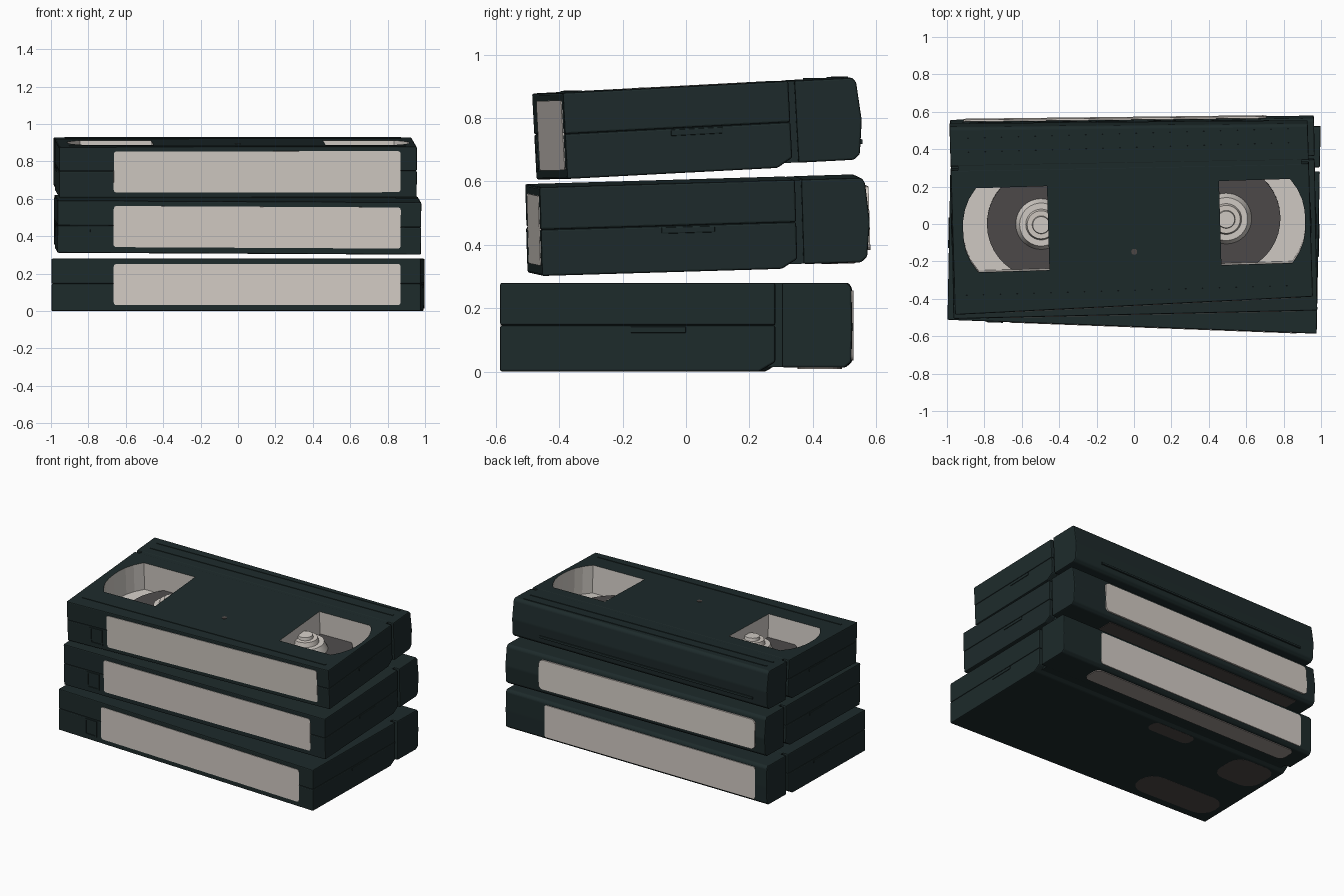
import bpy, bmesh, math
from mathutils import Matrix, Euler

if "Cube" in bpy.data.objects:
    bpy.data.objects.remove(bpy.data.objects["Cube"])


def mat(name, rgb):
    m = bpy.data.materials.new(name)
    m.diffuse_color = (*rgb, 1)
    m.use_nodes = True
    m.node_tree.nodes["Principled BSDF"].inputs["Base Color"].default_value = m.diffuse_color
    return m


SHELL = mat("dark_green_shell", (0.0125, 0.0235, 0.024))
LABEL = mat("warm_grey_label", (0.65, 0.6, 0.555))
PALE = mat("pale_window", (0.65, 0.61, 0.57))
TAPE = mat("dark_grey_tape", (0.075, 0.07, 0.07))
BROWN = mat("dark_brown_underside", (0.075, 0.064, 0.06))
LIGHT_BROWN = mat("light_brown_strip", (0.34, 0.3, 0.28))

TAPER = 0.0  # change of depth along the length of the cassette being built


def finish(name, bm, mats, place, smooth=False):
    for v in bm.verts:
        v.co.y *= 1 + TAPER * v.co.x
    bmesh.ops.recalc_face_normals(bm, faces=bm.faces)
    me = bpy.data.meshes.new(name)
    bm.to_mesh(me)
    bm.free()
    for m in mats:
        me.materials.append(m)
    ob = bpy.data.objects.new(name, me)
    bpy.context.collection.objects.link(ob)
    ob.matrix_world = place
    if smooth:
        for p in me.polygons:
            p.use_smooth = abs(p.normal.z) < 0.9
    return ob


def prism(name, pts, axis, a, b, material, place, bevel=0.0):
    """Extrude a 2D outline along x (outline is y,z), y (x,z) or z (x,y)."""
    make = {'x': lambda u, v, w: (w, u, v),
            'y': lambda u, v, w: (u, w, v),
            'z': lambda u, v, w: (u, v, w)}[axis]
    bm = bmesh.new()
    f = bm.faces.new([bm.verts.new(make(u, v, a)) for u, v in pts])
    new = bmesh.ops.extrude_face_region(bm, geom=[f])['geom']
    bmesh.ops.translate(bm, vec=make(0, 0, b - a),
                        verts=[g for g in new if isinstance(g, bmesh.types.BMVert)])
    if bevel:
        bmesh.ops.bevel(bm, geom=list(bm.edges), offset=bevel, segments=2,
                        profile=0.5, affect='EDGES', clamp_overlap=True)
    return finish(name, bm, [material], place)


def box(name, x, y, z, material, place, bevel=0.0):
    pts = [(x[0], y[0]), (x[1], y[0]), (x[1], y[1]), (x[0], y[1])]
    return prism(name, pts, 'z', z[0], z[1], material, place, bevel)


def rounded(x0, x1, y0, y1, r, n=4):
    pts = []
    for cx, cy, a0 in ((x1 - r, y1 - r, 0), (x0 + r, y1 - r, 90),
                       (x0 + r, y0 + r, 180), (x1 - r, y0 + r, 270)):
        for i in range(n + 1):
            a = math.radians(a0 + 90 * i / n)
            pts.append((cx + r * math.cos(a), cy + r * math.sin(a)))
    return pts


def disc(name, x, y, z0, z1, r0, r1, material, place):
    bm = bmesh.new()
    bmesh.ops.create_cone(bm, cap_ends=True, segments=40, radius1=r0, radius2=r1, depth=z1 - z0,
                          matrix=Matrix.Translation((x, y, (z0 + z1) / 2)))
    return finish(name, bm, [material], place, True)


def window_outline(s, y0=-0.285, y1=0.165):
    # straight inner edge, bulging outer end
    cy, h, dx = (y0 + y1) / 2, (y1 - y0) / 2, 0.014
    pts = [(s * 0.46 + dx, y1), (s * 0.46 + dx, y0)]
    for i in range(9):
        t = -1 + i / 4
        pts.append((s * (0.84 + 0.075 * (1 - abs(t) ** 2.5)) + dx, cy + h * t))
    return pts


def cassette(tag, loc, rot, L, D, H, taper, bulge):
    global TAPER
    TAPER = taper
    P = Matrix.Translation(loc) @ Euler([math.radians(r) for r in rot]).to_matrix().to_4x4()
    X, Y, Z = L / 2, D / 2, H / 2
    yb = Y - 0.235
    seam = 0.006
    # two shell halves; their bevels meet in the side seam
    lower = prism(tag + "_lower_shell",
                  [(-Y, -Z), (yb - 0.05, -Z), (yb, -Z + 0.03), (yb, seam), (-Y, seam)],
                  'x', -X, X, SHELL, P, 0.006)
    upper = prism(tag + "_upper_shell",
                  [(-Y, seam), (yb, seam), (yb, Z), (-Y, Z)], 'x', -X, X, SHELL, P, 0.006)
    # tape door at the back, joined by a narrower core
    prism(tag + "_tape_door",
          [(yb + 0.02, -Z + 0.013), (Y - 0.02 - bulge, -Z + 0.013), (Y - bulge, -Z + 0.03),
           (Y, 0.0), (Y - bulge, Z - 0.015), (Y - 0.012 - bulge, Z), (yb + 0.02, Z)],
          'x', -X, X, SHELL, P, 0.006)
    box(tag + "_core", (-X + 0.04, X - 0.04), (yb - 0.04, Y - 0.05),
        (-Z + 0.014, Z - 0.001), SHELL, P)
    # front label and write-protect tab, kept aligned in the front view
    sh = -loc[0] - Y * math.sin(math.radians(rot[2]))
    prism(tag + "_front_label", rounded(-0.665 + sh, 0.87 + sh, -0.108, 0.112, 0.015), 'y',
          -Y - 0.003, -Y + 0.004, LABEL, P)
    for i, (x0, x1, z0, z1) in enumerate(((-0.79, -0.78, -0.11, 0.0), (-0.71, -0.70, -0.11, 0.0),
                                          (-0.78, -0.71, -0.01, 0.0), (-0.78, -0.71, -0.11, -0.10))):
        box(f"{tag}_tab_frame_{i}", (x0 + sh, x1 + sh), (-Y - 0.005, -Y + 0.01), (z0, z1), SHELL, P)
    # grip ledges on both sides
    for s in (-1, 1):
        box(f"{tag}_side_grip_{'left' if s < 0 else 'right'}",
            sorted((s * (X - 0.01), s * (X + 0.004))), (-0.14, 0.03), (-0.018, 0.002),
            SHELL, P, 0.003)
    return P, X, Y, Z, (lower, upper)


# bottom cassette
P, X, Y, Z, _ = cassette("bottom", (0.0, -0.012, 0.14), (0, 0, -1.1), 1.975, 1.075, 0.28, 0.034, 0.003)
prism("bottom_back_label", rounded(-0.9, 0.69, -0.105, 0.115, 0.015), 'y',
      Y - 0.006, Y + 0.002, LABEL, P)
prism("bottom_under_strip", rounded(-0.88, 0.69, Y - 0.17, Y - 0.035, 0.04), 'z',
      -Z + 0.008, -Z + 0.014, LIGHT_BROWN, P)
for i, (x0, x1, y0, y1, r) in enumerate(((-0.94, -0.35, -0.48, -0.26, 0.1),
                                         (-0.95, -0.64, -0.03, 0.24, 0.09),
                                         (-0.30, 0.02, 0.15, 0.25, 0.04))):
    prism(f"bottom_under_patch_{i}", rounded(x0, x1, y0, y1, r), 'z', -Z - 0.0005, -Z + 0.004, BROWN, P)

# middle cassette
P, X, Y, Z, _ = cassette("middle", (-0.002, 0.044, 0.462), (1.7, 0.3, 1.0), 1.945, 1.05, 0.28, -0.011, 0.012)
prism("middle_back_label", rounded(-0.9, 0.72, -0.09, 0.11, 0.03), 'y',
      Y - 0.008, Y + 0.002, LABEL, P)
box("middle_under_strip", (-0.85, 0.65), (Y - 0.15, Y - 0.045), (-Z + 0.009, -Z + 0.014), BROWN, P)

# top cassette
P, X, Y, Z, shells = cassette("top", (-0.015, 0.058, 0.768), (3.0, 0, 1.7), 1.915, 0.978, 0.272, -0.043, 0.012)
box("top_back_ledge", (-0.85, 0.75), (Y - 0.02, Y + 0.001), (-0.075, -0.06), SHELL, P, 0.003)

# cut the two reel windows into the top shell halves
TAPER = 0.0
FLOOR = -0.05
cutters = []
for s in (-1, 1):
    c = prism("window_cutter", window_outline(s), 'z', FLOOR, Z + 0.1, SHELL, P)
    c.hide_render = True
    cutters.append(c)
    for shell in shells:
        mod = shell.modifiers.new("window", 'BOOLEAN')
        mod.operation = 'DIFFERENCE'
        mod.solver = 'EXACT'
        mod.object = c
bpy.context.view_layer.update()
graph = bpy.context.evaluated_depsgraph_get()
baked = [bpy.data.meshes.new_from_object(o.evaluated_get(graph)) for o in shells]
for shell, me in zip(shells, baked):
    shell.modifiers.clear()
    shell.data = me
    me.materials.clear()
    me.materials.append(SHELL)
    me.materials.append(PALE)
    for p in me.polygons:  # pocket walls and floor are pale
        c = p.center
        inside = 0.43 < abs(c.x) < 0.94 and -0.29 < c.y < 0.17
        p.material_index = 1 if inside and FLOOR - 0.002 < c.z < Z - 0.01 else 0
for c in cutters:
    bpy.data.objects.remove(c)

# reels inside the windows
for s, side in ((-1, "left"), (1, "right")):
    cx, cy = s * 0.495 + 0.012, -0.045
    disc(f"{side}_tape_wind", cx, cy, FLOOR - 0.005, FLOOR + 0.03, 0.29, 0.29, TAPE, P)
    disc(f"{side}_reel_hub", cx, cy, FLOOR + 0.02, 0.03, 0.14, 0.115, PALE, P)
    disc(f"{side}_hub_ring", cx, cy, 0.02, 0.06, 0.085, 0.075, LABEL, P)
    disc(f"{side}_hub_cap", cx, cy, 0.05, 0.08, 0.05, 0.045, PALE, P)

# raised lips and screw dot on the top face
for i, y in enumerate((-0.42, 0.345, 0.42)):
    box(f"top_lip_{i}", (-0.9, 0.9), (y, y + 0.014), (Z - 0.004, Z + 0.0035), SHELL, P)
disc("top_screw_dot", 0.01, -0.2, Z - 0.004, Z + 0.002, 0.016, 0.016, BROWN, P)
